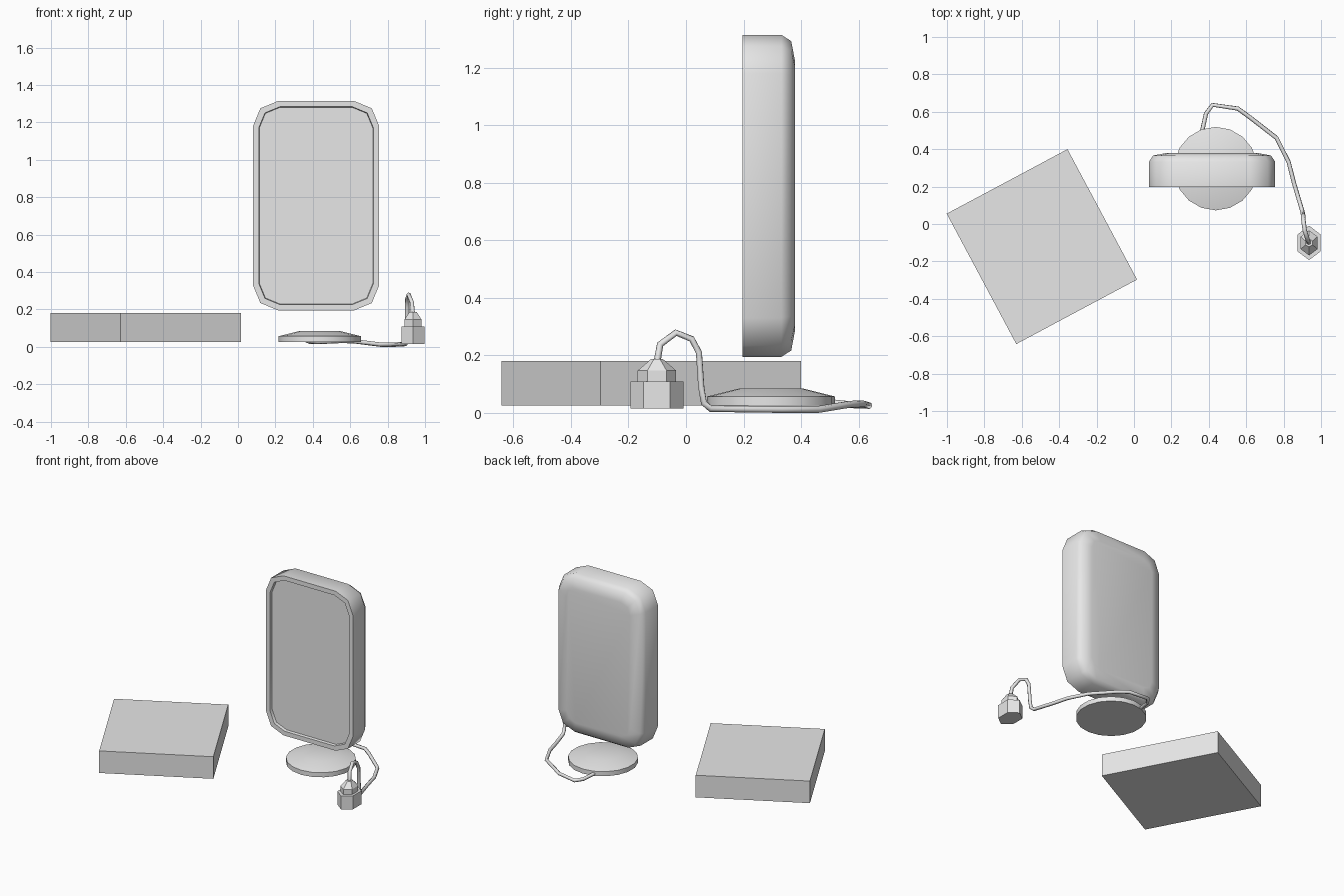
import bpy, bmesh, math
from mathutils import Vector

if "Cube" in bpy.data.objects:
    bpy.data.objects.remove(bpy.data.objects["Cube"])

grey = bpy.data.materials.new("light_grey")
grey.diffuse_color = (0.8, 0.8, 0.8, 1)
grey.use_nodes = True
grey.node_tree.nodes["Principled BSDF"].inputs["Base Color"].default_value = grey.diffuse_color


def loft(name, rings, smooth=None):
    """Skin closed rings of points and cap both ends."""
    bm = bmesh.new()
    loops = [[bm.verts.new(p) for p in r] for r in rings]
    n = len(loops[0])
    for a, b in zip(loops, loops[1:]):
        for i in range(n):
            j = (i + 1) % n
            bm.faces.new((a[i], a[j], b[j], b[i]))
    bm.faces.new(loops[0])
    bm.faces.new(loops[-1])
    bmesh.ops.recalc_face_normals(bm, faces=bm.faces)
    me = bpy.data.meshes.new(name)
    bm.to_mesh(me)
    bm.free()
    me.materials.append(grey)
    ob = bpy.data.objects.new(name, me)
    bpy.context.collection.objects.link(ob)
    if smooth:
        bpy.ops.object.select_all(action='DESELECT')
        ob.select_set(True)
        bpy.context.view_layer.objects.active = ob
        bpy.ops.object.shade_smooth_by_angle(angle=math.radians(smooth))
    return ob


def ring(c, rx, ry, n, start=0.0):
    return [(c[0] + rx * math.cos(start + 2 * math.pi * i / n),
             c[1] + ry * math.sin(start + 2 * math.pi * i / n), c[2]) for i in range(n)]


def panel_ring(inset, y):
    """Upright rounded rectangle with two segments per corner."""
    hx, hz = 0.3375 - inset, 0.56 - inset
    r = max(0.135 - inset * 0.7, 0.06)
    pts = []
    for k, (sx, sz) in enumerate([(1, 1), (-1, 1), (-1, -1), (1, -1)]):
        for s in range(3):
            a = math.pi / 2 * k + math.pi / 4 * s
            pts.append((0.4175 + sx * (hx - r) + r * math.cos(a), y,
                        0.755 + sz * (hz - r) + r * math.sin(a)))
    return pts


# Flat box lying on the left, turned about z
a = math.radians(28.1)
u, v = Vector((math.cos(a), math.sin(a), 0)), Vector((-math.sin(a), math.cos(a), 0))
loft("flat_box", [[Vector((-0.4925, -0.121, z)) + u * (sx * 0.366) + v * (sy * 0.395)
                   for sx, sy in ((-1, -1), (1, -1), (1, 1), (-1, 1))] for z in (0.025, 0.18)])

# Upright panel: recessed front, rounded back
loft("upright_panel", [panel_ring(i, y) for i, y in
                       ((0.034, 0.217), (0.031, 0.197), (0, 0.197),
                        (0, 0.332), (0.022, 0.366), (0.09, 0.379))], 50)

# Round base disc
loft("base_disc", [ring((0.437, 0.296, z), r, r, 18, math.pi / 2) for r, z in
                   ((0.223, 0.025), (0.223, 0.057), (0.11, 0.085))], 30)

# Six-sided plug: body, collar and tapered tip
loft("plug", [ring((0.936, -0.101, z), rx, ry, 6, math.pi / 2) for rx, ry, z in
              ((0.07, 0.092, 0.016), (0.07, 0.092, 0.11), (0.052, 0.067, 0.11),
               (0.052, 0.067, 0.147), (0.022, 0.021, 0.187))], 30)

# Cable from plug to disc
path = [(0.935, -0.10, 0.18), (0.93, -0.09, 0.238), (0.913, -0.035, 0.279),
        (0.906, 0.02, 0.257), (0.905, 0.045, 0.21), (0.903, 0.053, 0.09),
        (0.902, 0.062, 0.035), (0.895, 0.085, 0.015), (0.855, 0.22, 0.013),
        (0.827, 0.33, 0.012), (0.762, 0.46, 0.012), (0.62, 0.57, 0.03),
        (0.555, 0.617, 0.032), (0.42, 0.637, 0.026), (0.385, 0.59, 0.027),
        (0.365, 0.50, 0.036)]
cu = bpy.data.curves.new("cable", 'CURVE')
cu.dimensions = '3D'
cu.bevel_depth = 0.012
cu.bevel_resolution = 1
cu.use_fill_caps = True
sp = cu.splines.new('POLY')
sp.points.add(len(path) - 1)
for p, co in zip(sp.points, path):
    p.co = (*co, 1)
cu.materials.append(grey)
bpy.context.collection.objects.link(bpy.data.objects.new("cable", cu))
